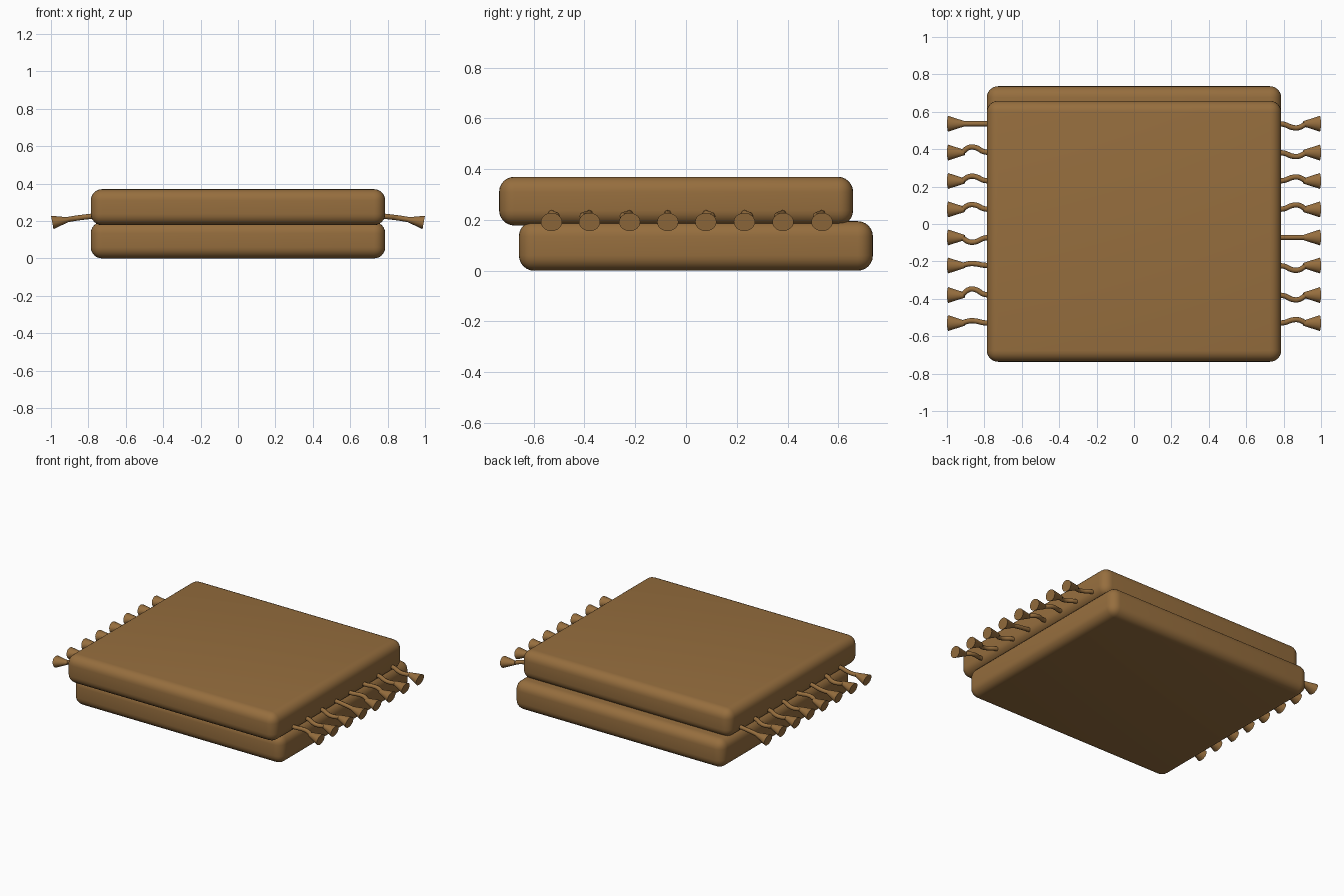
import bpy, bmesh, math
from mathutils import Vector

cube = bpy.data.objects.get("Cube")
if cube:
    bpy.data.objects.remove(cube, do_unlink=True)

# Single tan brown colour
brown = bpy.data.materials.new("tan_brown")
brown.use_nodes = True
colour = (0.305, 0.156, 0.048, 1)
brown.diffuse_color = colour
bsdf = brown.node_tree.nodes["Principled BSDF"]
bsdf.inputs["Base Color"].default_value = colour
bsdf.inputs["Roughness"].default_value = 0.8


def add_mesh(name, bm, location=(0, 0, 0)):
    mesh = bpy.data.meshes.new(name)
    bm.to_mesh(mesh)
    bm.free()
    mesh.materials.append(brown)
    obj = bpy.data.objects.new(name, mesh)
    obj.location = location
    bpy.context.collection.objects.link(obj)
    return obj


def smooth(obj, angle=40):
    bpy.ops.object.select_all(action='DESELECT')
    obj.select_set(True)
    bpy.context.view_layer.objects.active = obj
    bpy.ops.object.shade_smooth_by_angle(angle=math.radians(angle))


def cushion(name, size, centre):
    bm = bmesh.new()
    bmesh.ops.create_cube(bm, size=1)
    bmesh.ops.scale(bm, vec=size, verts=bm.verts)
    bmesh.ops.bevel(bm, geom=bm.edges[:], offset=0.06, segments=6,
                    profile=0.5, affect='EDGES')
    smooth(add_mesh(name, bm, centre))


def cord(name, side, y, bend):
    # Thin cord with a sideways bend, sagging away from the seam
    curve = bpy.data.curves.new(name, 'CURVE')
    curve.dimensions = '3D'
    curve.bevel_depth = 0.014
    curve.bevel_resolution = 2
    curve.resolution_u = 6
    curve.use_fill_caps = True
    points = [(0.765, 0, 0.227), (0.805, 0.15, 0.223), (0.845, 0.75, 0.218),
              (0.88, 0.8, 0.213), (0.92, 0, 0.206)]
    spline = curve.splines.new('BEZIER')
    spline.bezier_points.add(len(points) - 1)
    for p, (x, b, z) in zip(spline.bezier_points, points):
        p.co = (side * x, y + bend * b, z)
        p.handle_left_type = p.handle_right_type = 'AUTO'
    curve.materials.append(brown)
    obj = bpy.data.objects.new(name, curve)
    bpy.context.collection.objects.link(obj)


def tassel(name, side, y):
    # Flared cone, slightly drooping
    start, end = Vector((side * 0.906, y, 0.208)), Vector((side * 0.993, y, 0.192))
    bm = bmesh.new()
    bmesh.ops.create_cone(bm, cap_ends=True, segments=24, radius1=0.014,
                          radius2=0.042, depth=(end - start).length)
    bmesh.ops.scale(bm, vec=(0.87, 1, 1), verts=bm.verts)
    tilt = math.atan2(end.x - start.x, end.z - start.z)
    obj = add_mesh(name, bm, (start + end) / 2)
    obj.rotation_euler = (0, tilt, 0)
    smooth(obj)


# Two stacked cushions, offset front to back
cushion("lower_cushion", (1.574, 1.395, 0.195), (0, 0.039, 0.0975))
cushion("upper_cushion", (1.574, 1.395, 0.192), (0, -0.039, 0.274))

# Tasselled cords along both side seams
rows = [-0.53, -0.38, -0.222, -0.072, 0.078, 0.23, 0.382, 0.536]
bends = {"left": [0.022, -0.03, -0.03, 0, 0.028, 0.025, -0.025, -0.026],
         "right": [0.015, 0.038, 0.012, -0.03, 0.03, 0.03, 0.035, 0]}
for label, side in (("left", 1), ("right", -1)):
    for i, (y, bend) in enumerate(zip(rows, bends[label]), 1):
        cord(f"{label}_cord_{i}", side, y, bend)
        tassel(f"{label}_tassel_{i}", side, y)
